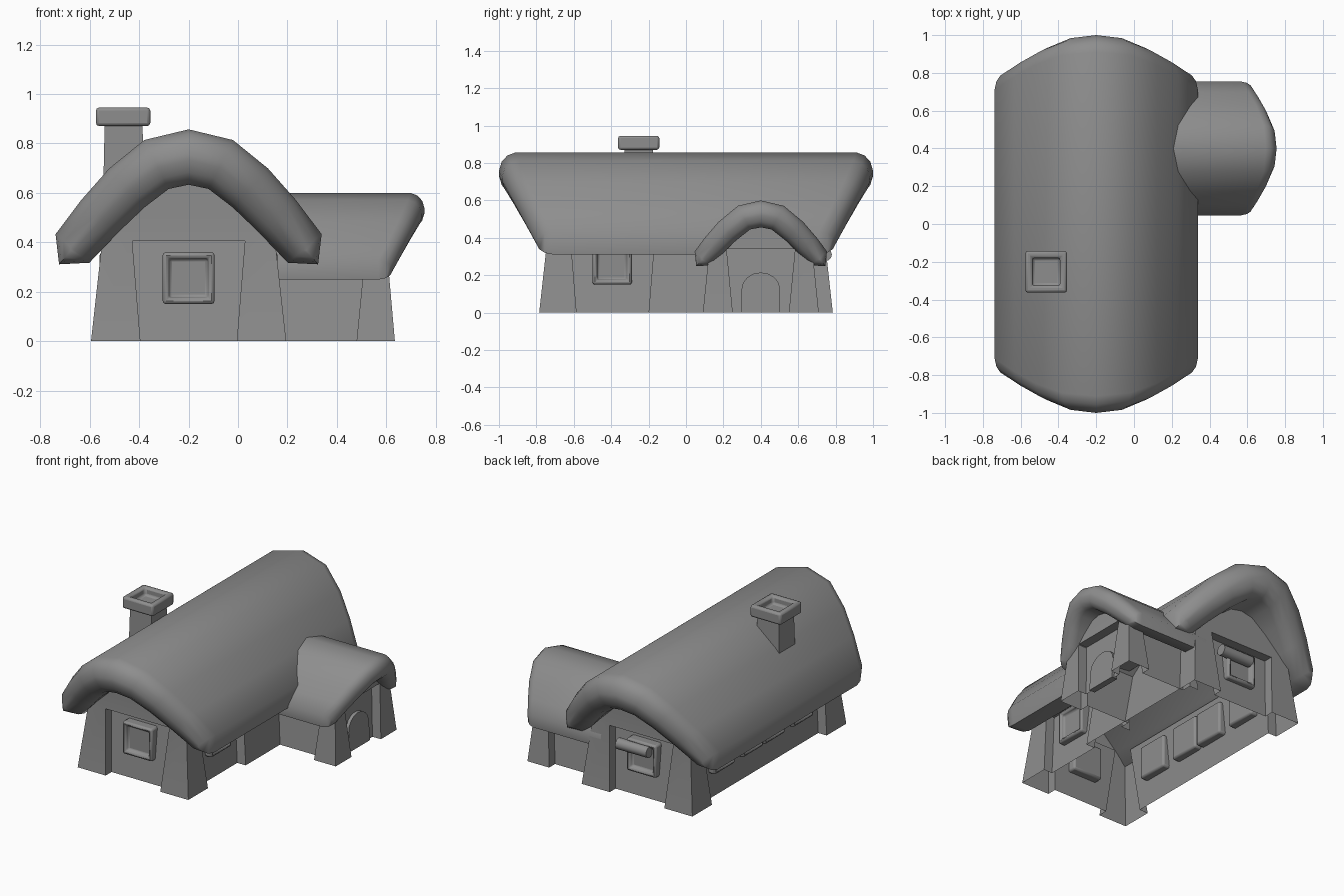
import bpy, bmesh, math
from mathutils import Vector, Matrix

if "Cube" in bpy.data.objects:
    bpy.data.objects.remove(bpy.data.objects["Cube"])

GREY = (0.27, 0.27, 0.27, 1)
stone = bpy.data.materials.new("plain grey")
stone.use_nodes = True
stone.diffuse_color = GREY
stone.node_tree.nodes["Principled BSDF"].inputs["Base Color"].default_value = GREY


def finish(bm, name, angle=35, matrix=Matrix(), bevel=0):
    bmesh.ops.recalc_face_normals(bm, faces=bm.faces)
    mesh = bpy.data.meshes.new(name)
    bm.to_mesh(mesh)
    bm.free()
    mesh.materials.append(stone)
    ob = bpy.data.objects.new(name, mesh)
    bpy.context.collection.objects.link(ob)
    ob.matrix_world = matrix
    if bevel:
        mod = ob.modifiers.new("soft edges", "BEVEL")
        mod.width, mod.segments = bevel, 2
    bpy.ops.object.select_all(action="DESELECT")
    bpy.context.view_layer.objects.active = ob
    ob.select_set(True)
    bpy.ops.object.shade_smooth_by_angle(angle=math.radians(angle))
    return ob


def thatch(name, half, thick, reach, matrix, start=None):
    """Thick arched roof along local y, ends raked outward and rounded."""
    mid = [Vector((-x, z)) for x, z in reversed(half[1:])] + [Vector(p) for p in half]
    n = len(mid)
    c = n // 2
    rake = lambda z: reach - (mid[c].y - z) * 0.54
    tang = [(mid[min(i + 1, n - 1)] - mid[max(i - 1, 0)]).normalized() for i in range(n)]
    depth = [thick * (1 - 0.2 * (abs(i - c) / c) ** 2) for i in range(n)]
    bm = bmesh.new()

    def ring(s, back, side):
        pts = []
        for i in range(n):
            nrm = Vector((-tang[i].y, tang[i].x))
            pts.append((mid[i] + nrm * depth[i] * s, i))
        tip = (mid[-1] + tang[-1] * thick * 0.75 * s, n - 1)
        lower = [(2 * mid[i] - p, i) for p, i in reversed(pts)]
        tip2 = (mid[0] - tang[0] * thick * 0.75 * s, 0)
        out = []
        for p, i in pts + [tip] + lower + [tip2]:
            y = start if side < 0 and start is not None else side * (rake(mid[i].y) - back * thick)
            out.append(bm.verts.new((p.x, y, p.y)))
        return out

    steps = [(0.12, 0), (0.55, 0.13), (0.85, 0.4), (1, 0.8)]
    rings = [ring(s, b, 1) for s, b in steps]
    if start is None:
        rings += [ring(s, b, -1) for s, b in reversed(steps)]
    else:
        rings.append(ring(1, 0, -1))
    m = len(rings[0])
    for a, b in zip(rings, rings[1:]):
        for i in range(m):
            bm.faces.new((a[i], a[(i + 1) % m], b[(i + 1) % m], b[i]))
    # close the rounded ends with strips
    for r in [rings[0]] + ([rings[-1]] if start is None else []):
        for i in range(n - 1):
            bm.faces.new((r[i], r[i + 1], r[2 * n - 1 - i], r[2 * n - i]))
        bm.faces.new((r[n - 1], r[n], r[n + 1]))
        bm.faces.new((r[2 * n], r[2 * n + 1], r[0]))
    return finish(bm, name, 50, matrix)


def walls(name, centre, base, top, height, notches, gables, skip=()):
    """Open-bottomed leaning walls with recesses between the corner piers."""
    bm = bmesh.new()
    deep, lean = 0.06, 0.033
    for k, d in enumerate([(1, 0), (0, 1), (-1, 0), (0, -1)]):
        if k in skip:
            continue
        d = Vector(d)
        out = Vector((d.y, -d.x))
        loops = []
        for (hx, hy), z, grow in ((base, 0, 0), (top, height, lean)):
            along, away = (hx, hy) if k % 2 == 0 else (hy, hx)
            pts = [(-along, away)]
            for a, b in notches.get(k, []):
                a, b = a - grow, b + grow
                pts += [(a, away), (a, away - deep), (b, away - deep), (b, away)]
            pts.append((along, away))
            loops.append([bm.verts.new((*(centre + d * u + out * v), z)) for u, v in pts])
        low, high = loops
        for i in range(len(low) - 1):
            bm.faces.new((low[i], low[i + 1], high[i + 1], high[i]))
        for i in range(1, len(high) - 1, 4):
            bm.faces.new(high[i:i + 4])
        # gable above the lintel
        if k in gables:
            rise = [bm.verts.new((*(centre + d * u + out * away), z)) for u, z in gables[k]]
            skyline = [v for i, v in enumerate(high) if i == 0 or i % 4 in (0, 1)]
            bm.faces.new(skyline + rise)
    bmesh.ops.remove_doubles(bm, verts=bm.verts, dist=0.0005)
    return finish(bm, name, 30)


def frame(name, loc, facing, size=0.21, depth=0.09, rim=0.036, hole=0.025):
    """Rounded square frame with a sunken middle, facing a given direction."""
    bm = bmesh.new()
    bmesh.ops.create_cube(bm, size=1)
    bmesh.ops.scale(bm, vec=(size, size, depth), verts=bm.verts)
    face = max(bm.faces, key=lambda f: f.calc_center_median().z)
    bmesh.ops.inset_region(bm, faces=[face], thickness=rim)
    res = bmesh.ops.extrude_discrete_faces(bm, faces=[face])
    bmesh.ops.translate(bm, vec=(0, 0, -hole), verts=res["faces"][0].verts)
    turn = Vector(facing).to_track_quat("Z", "Y").to_matrix().to_4x4()
    return finish(bm, name, 40, Matrix.Translation(loc) @ turn, bevel=0.013)


# roofs
thatch("main_roof",
       [(0, 0.745), (0.13, 0.715), (0.25, 0.62), (0.36, 0.505), (0.47, 0.375)],
       0.112, 1.0, Matrix.Translation((-0.2, 0, 0)))
thatch("wing_roof",
       [(0, 0.528), (0.09, 0.508), (0.18, 0.435), (0.25, 0.36), (0.31, 0.29)],
       0.072, 0.755, Matrix.Translation((0, 0.4, 0)) @ Matrix.Rotation(-math.pi / 2, 4, "Z"),
       start=0.08)

# walls
main_gable = [(0.33, 0.5), (0.2, 0.65), (0, 0.72), (-0.2, 0.65), (-0.33, 0.5)]
wing_gable = [(0.2, 0.41), (0, 0.52), (-0.2, 0.41)]
walls("main_walls", Vector((-0.2, 0)), (0.395, 0.785), (0.35, 0.74), 0.405,
      {0: [(-0.195, 0.195)], 1: [(-0.585, -0.2)], 2: [(-0.195, 0.195)], 3: [(-0.585, 0.585)]},
      {0: main_gable, 2: main_gable})
walls("wing_walls", Vector((0.37, 0.4)), (0.265, 0.31), (0.235, 0.275), 0.34,
      {0: [(-0.2, 0.11)], 1: [(-0.15, 0.15)], 2: [(-0.11, 0.2)]},
      {1: wing_gable}, skip=(3,))

# windows
frame("front_window", (-0.2, -0.70, 0.255), (0, -1, 0))
frame("back_window", (-0.2, 0.70, 0.255), (0, 1, 0))
frame("right_window", (0.115, -0.395, 0.255), (1, 0, 0))
for i, y in enumerate((-0.4, -0.11, 0.11, 0.4)):
    frame(f"left_window_{i + 1}", (-0.515, y, 0.255), (-1, 0, 0))

# rounded bar over the back window
bm = bmesh.new()
bmesh.ops.create_cone(bm, cap_ends=True, segments=12, radius1=0.035, radius2=0.035, depth=0.22)
finish(bm, "back_window_bar", 40,
       Matrix.Translation((-0.15, 0.745, 0.31)) @ Matrix.Rotation(math.pi / 2, 4, "Y"))

# arched door
bm = bmesh.new()
arch = [(-0.103, 0), (0.103, 0)]
arch += [(0.103 * math.cos(t * math.pi / 8), 0.125 + 0.09 * math.sin(t * math.pi / 8)) for t in range(9)]
face = bm.faces.new([bm.verts.new((0.55, 0.4 + y, z)) for y, z in arch])
res = bmesh.ops.extrude_face_region(bm, geom=[face])
for v in res["geom"]:
    if isinstance(v, bmesh.types.BMVert):
        v.co.x = 0.59 - 0.06 * v.co.z
finish(bm, "door", 30)

# chimney
bm = bmesh.new()
bmesh.ops.create_cone(bm, cap_ends=False, segments=4, radius1=0.118, radius2=0.108, depth=0.32)
finish(bm, "chimney_stack", 30,
       Matrix.Translation((-0.463, -0.253, 0.73)) @ Matrix.Rotation(math.pi / 4, 4, "Z"))
frame("chimney_cap", (-0.465, -0.253, 0.908), (0, 0, 1), 0.22, 0.075, 0.052, 0.05)
